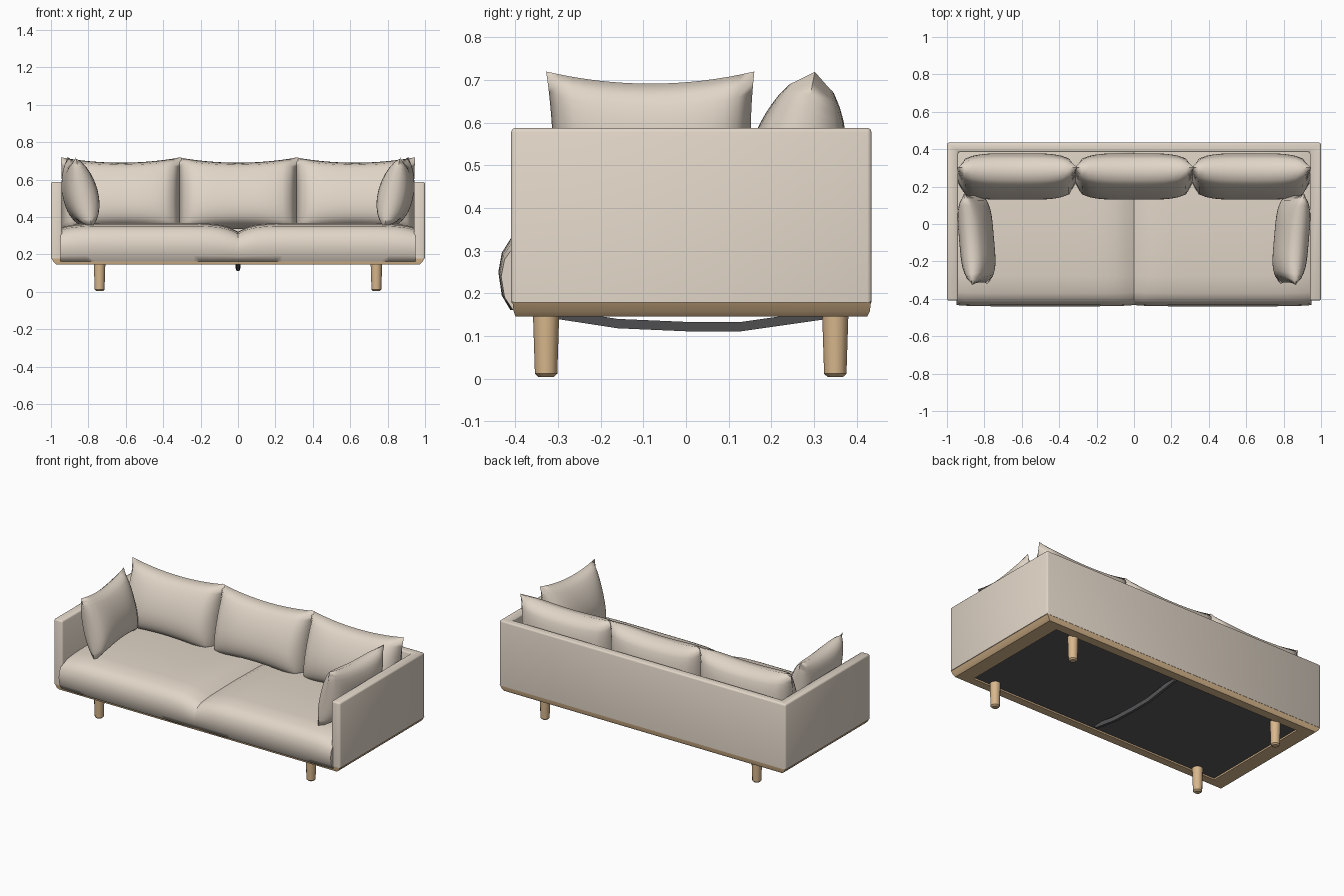
import bpy, bmesh
from math import radians

cube = bpy.data.objects.get("Cube")
if cube:
    bpy.data.objects.remove(cube)


def material(name, rgb):
    m = bpy.data.materials.new(name)
    m.use_nodes = True
    colour = (*rgb, 1)
    m.diffuse_color = colour
    m.node_tree.nodes["Principled BSDF"].inputs["Base Color"].default_value = colour
    return m


FABRIC = material("beige fabric", (0.75, 0.665, 0.57))
WOOD = material("light oak", (0.69, 0.475, 0.265))
DARK = material("dark underside", (0.105, 0.105, 0.11))


def finish(name, bm, mats, angle=40):
    bmesh.ops.recalc_face_normals(bm, faces=bm.faces)
    mesh = bpy.data.meshes.new(name)
    bm.to_mesh(mesh)
    bm.free()
    for m in mats:
        mesh.materials.append(m)
    mesh.shade_smooth()
    mesh.set_sharp_from_angle(angle=radians(angle))
    obj = bpy.data.objects.new(name, mesh)
    bpy.context.collection.objects.link(obj)
    return obj


def loft(name, rings, mats, angle=40, first_cap=0):
    """Skin a list of equal-length point rings and cap both ends."""
    bm = bmesh.new()
    loops = [[bm.verts.new(p) for p in ring] for ring in rings]
    n = len(loops[0])
    for a, b in zip(loops, loops[1:]):
        for i in range(n):
            j = (i + 1) % n
            bm.faces.new((a[i], a[j], b[j], b[i]))
    bm.faces.new(loops[0]).material_index = first_cap
    bm.faces.new(loops[-1])
    return finish(name, bm, mats, angle)


def pillow(name, size, location, rotation, pinch=(0.04, 0.14), full=0.5, low=0.0):
    """Two domed sheets joined at a seam, with pulled-out corners."""
    w, h, t = (s / 2 for s in size)
    bm = bmesh.new()
    for side in (1, -1):
        new = bmesh.ops.create_grid(bm, x_segments=16, y_segments=16, size=1)["verts"]
        for vert in new:
            u, v = vert.co.x, vert.co.y
            dome = max(0, (1 - u**4) * (1 - v * v)) ** full
            vert.co = (u * w * (1 - pinch[0] * (1 - v * v)),
                       v * h * (1 - pinch[1] * (1 - u * u)),
                       side * t * dome * (1 - low * v))
    bmesh.ops.remove_doubles(bm, verts=bm.verts, dist=0.0005)
    obj = finish(name, bm, [FABRIC], 80)
    obj.location = location
    obj.rotation_euler = [radians(r) for r in rotation]
    return obj


# Upholstered arms and back as one U-shaped wall
OUT, IN = 1.0, 0.94
outline = [(-OUT, -0.41), (-OUT, 0.435), (OUT, 0.435), (OUT, -0.41),
           (IN, -0.41), (IN, 0.385), (-IN, 0.385), (-IN, -0.41)]
bm = bmesh.new()
floor = bm.faces.new([bm.verts.new((x, y, 0.178)) for x, y in outline])
walls = bmesh.ops.extrude_face_region(bm, geom=[floor])["geom"]
top = [g for g in walls if isinstance(g, bmesh.types.BMVert)]
bmesh.ops.translate(bm, verts=top, vec=(0, 0, 0.41))
edges = [e for e in bm.edges if min(v.co.z for v in e.verts) > 0.4
         or abs(e.verts[0].co.z - e.verts[1].co.z) > 0.1]
bmesh.ops.bevel(bm, geom=edges, offset=0.01, segments=2, profile=0.5, affect="EDGES")
finish("arms_and_back", bm, [FABRIC], 50)


# Wooden base with a recessed dark panel underneath
def rectangle(x, y0, y1, z):
    return [(-x, y0, z), (x, y0, z), (x, y1, z), (-x, y1, z)]


loft("wooden_base", [rectangle(0.88, -0.35, 0.37, 0.156),
                     rectangle(0.88, -0.35, 0.37, 0.146),
                     rectangle(0.972, -0.4, 0.425, 0.146),
                     rectangle(0.985, -0.404, 0.431, 0.158),
                     rectangle(0.998, -0.407, 0.434, 0.181)],
     [WOOD, DARK], 30, first_cap=1)

# Four tapered legs with chamfered feet
for side, x in (("right", -0.74), ("left", 0.74)):
    for end, y in (("front", -0.328), ("back", 0.35)):
        bm = bmesh.new()
        bmesh.ops.create_cone(bm, cap_ends=True, segments=12, radius1=0.026,
                              radius2=0.031, depth=0.155)
        foot = [e for e in bm.edges if all(v.co.z < 0 for v in e.verts)]
        bmesh.ops.bevel(bm, geom=foot, offset=0.008, segments=1, affect="EDGES")
        leg = finish(f"{end}_{side}_leg", bm, [WOOD])
        leg.location = (x, y, 0.081)

# Bowed support strap under the middle
strap = [(-0.33, 0.154), (-0.16, 0.128), (0, 0.121), (0.13, 0.121), (0.36, 0.154)]
loft("support_strap",
     [[(-0.014, y, z + 0.012), (0.014, y, z + 0.012),
       (0.008, y, z - 0.01), (-0.008, y, z - 0.01)] for y, z in strap], [DARK])

# Two seat cushions, sagging where they meet
seat_profile = [(-0.412, 0.161), (-0.432, 0.195), (-0.44, 0.25), (-0.432, 0.295),
                (-0.41, 0.33), (-0.37, 0.352), (-0.28, 0.362), (-0.05, 0.367),
                (0.2, 0.362), (0.39, 0.35), (0.39, 0.17)]
steps = 20
for name, sign in (("right_seat_cushion", -1), ("left_seat_cushion", 1)):
    rings = []
    for i in range(steps + 1):
        t = i / steps
        dip = abs(2 * t - 1) ** 7
        tall = 1 - dip * (0.22 if t < 0.5 else 0.12)
        rings.append([(sign * 0.95 * t, y * (1 - 0.015 * dip),
                       0.161 + (z - 0.161) * tall) for y, z in seat_profile])
    loft(name, rings, [FABRIC], 60)

# Three plump back cushions leaning on the back
for name, x in (("right", -0.625), ("middle", 0), ("left", 0.625)):
    pillow(f"{name}_back_cushion", (0.645, 0.42, 0.235), (x, 0.262, 0.513),
           (79, 0, 0), pinch=(0.02, 0.14), full=0.36, low=0.2)

# Loose pillows against the arms
for name, sign in (("right", -1), ("left", 1)):
    pillow(f"{name}_side_pillow", (0.49, 0.39, 0.175), (sign * 0.845, -0.08, 0.53),
           (90 + sign * 13, 0, 90 - sign * 5), pinch=(0.05, 0.15), full=0.5, low=0.1)
